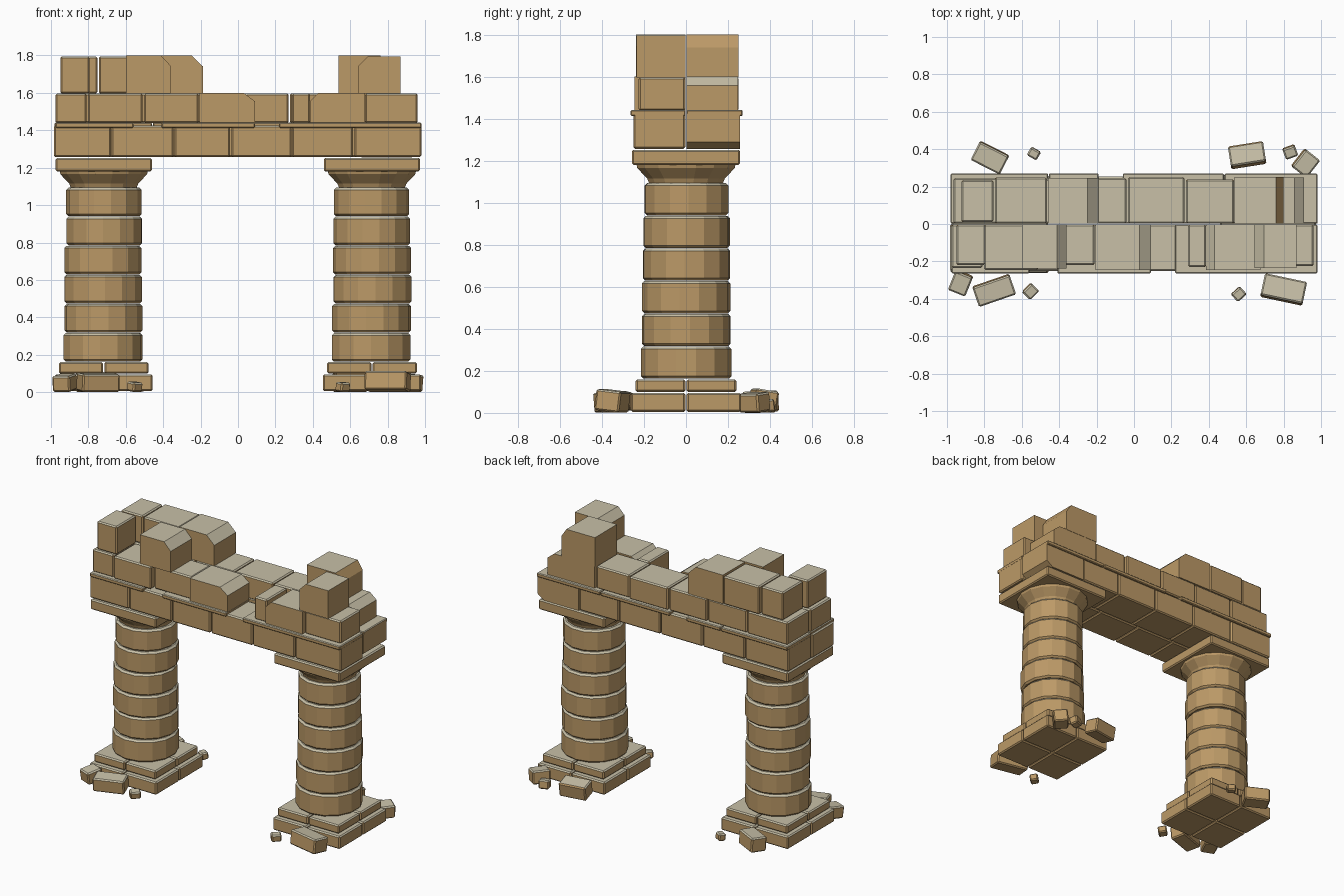
import bpy, bmesh, math, random
from mathutils import Matrix

if "Cube" in bpy.data.objects:
    bpy.data.objects.remove(bpy.data.objects["Cube"])

random.seed(4)


def material(name, rgb):
    m = bpy.data.materials.new(name)
    m.diffuse_color = (*rgb, 1)
    m.use_nodes = True
    m.node_tree.nodes["Principled BSDF"].inputs["Base Color"].default_value = m.diffuse_color
    return m


STONE = material("tan stone", (0.50, 0.32, 0.135))
PALE = material("bleached stone top", (0.58, 0.53, 0.39))


def finish(bm, name):
    """Upward faces get the bleached colour, all others plain stone."""
    bmesh.ops.recalc_face_normals(bm, faces=bm.faces)
    bm.normal_update()
    for f in bm.faces:
        f.material_index = 1 if f.normal.z > 0.6 else 0
    me = bpy.data.meshes.new(name)
    bm.to_mesh(me)
    bm.free()
    me.materials.append(STONE)
    me.materials.append(PALE)
    ob = bpy.data.objects.new(name, me)
    bpy.context.collection.objects.link(ob)
    return ob


def box(name, x0, x1, y0, y1, z0, z1, bevel=0.008, matrix=None):
    bm = bmesh.new()
    size = Matrix.Diagonal((x1 - x0, y1 - y0, z1 - z0, 1))
    mid = Matrix.Translation(((x0 + x1) / 2, (y0 + y1) / 2, (z0 + z1) / 2))
    bmesh.ops.create_cube(bm, size=1, matrix=mid @ size)
    bmesh.ops.bevel(bm, geom=bm.edges[:], offset=bevel, segments=1, affect='EDGES')
    if matrix:
        bm.transform(matrix)
    return finish(bm, name)


def chipped(name, x0, x1, y0, y1, z0, z1, corner, cx, cz):
    """Block with one x-z corner cut off: TL, TR, or BR."""
    pts = []
    for key, x, z in (("BL", x0, z0), ("BR", x1, z0), ("TR", x1, z1), ("TL", x0, z1)):
        if key != corner:
            pts.append((x, z))
            continue
        sx = cx if key[1] == "L" else -cx
        sz = cz if key[0] == "B" else -cz
        cut = [(x + sx, z), (x, z + sz)]
        pts += cut if key in ("BR", "TL") and key == "BR" else \
            ([(x, z + sz), (x + sx, z)] if key == "TR" else cut)
    bm = bmesh.new()
    face = bm.faces.new([bm.verts.new((x, y0, z)) for x, z in pts])
    ext = bmesh.ops.extrude_face_region(bm, geom=[face])
    for v in ext["geom"]:
        if isinstance(v, bmesh.types.BMVert):
            v.co.y = y1
    return finish(bm, name)


def lathe(name, cx, cy, profile, n, turn):
    """Faceted round part from (radius, z) points."""
    bm = bmesh.new()
    rings = [[bm.verts.new((cx + r * math.cos(turn + 2 * math.pi * i / n),
                            cy + r * math.sin(turn + 2 * math.pi * i / n), z))
              for i in range(n)] for r, z in profile]
    for a, b in zip(rings, rings[1:]):
        for i in range(n):
            j = (i + 1) % n
            bm.faces.new((a[i], a[j], b[j], b[i]))
    bm.faces.new(rings[0])
    bm.faces.new(rings[-1])
    return finish(bm, name)


# Columns: stepped base of four stones each, drums, capital
for side, cx in (("left", -0.718), ("right", 0.716)):
    for step, h, z0, z1 in (("lower", 0.262, 0.005, 0.095), ("upper", 0.24, 0.1, 0.16)):
        for sx in (-1, 1):
            for sy in (-1, 1):
                xs = sorted((cx + sx * 0.003, cx + sx * h))
                ys = sorted((sy * 0.003, sy * h))
                box(f"{side}_{step}_base_stone", *xs, *ys, z0, z1)
    for k in range(6):
        z0 = 0.163 + k * 0.1555
        z1 = z0 + 0.153
        r = 0.214 - 0.0022 * k + random.uniform(-0.002, 0.002)
        lathe(f"{side}_column_drum", cx + random.uniform(-0.005, 0.005),
              random.uniform(-0.005, 0.005),
              [(r - 0.012, z0), (r, z0 + 0.012), (r, z1 - 0.012), (r - 0.012, z1)],
              14, random.uniform(0, 1))
    lathe(f"{side}_capital_flare", cx, 0,
          [(0.18, 1.095), (0.188, 1.115), (0.236, 1.165), (0.24, 1.182)], 16, 0.2)
    box(f"{side}_capital_slab", cx - 0.257, cx + 0.257, -0.258, 0.258, 1.18, 1.252)

# Lowest beam course
for x0, x1 in ((-0.985, -0.68), (-0.675, -0.345), (-0.34, -0.043),
               (-0.035, 0.285), (0.29, 0.615), (0.622, 0.98)):
    box("front_beam_block", x0, x1, -0.25, -0.003, 1.257, 1.425)
for x0, x1 in ((-0.98, -0.64), (-0.635, -0.31), (-0.305, 0.02),
               (0.025, 0.345), (0.35, 0.655)):
    box("back_beam_block", x0, x1, 0.003, 0.255, 1.257, 1.425)
chipped("back_beam_end_block", 0.66, 0.98, 0.003, 0.258, 1.255, 1.425, "BR", 0.05, 0.035)

# Thin projecting ledge, broken in places
for x0, x1 in ((-0.975, -0.56), (-0.41, 0.09), (0.22, 0.98)):
    box("front_ledge", x0, x1, -0.264, -0.003, 1.413, 1.441, 0.005)
for x0, x1 in ((-0.98, -0.46), (-0.455, -0.19), (-0.06, 0.48), (0.485, 0.98)):
    box("back_ledge", x0, x1, 0.003, 0.27, 1.413, 1.441, 0.005)

# Middle course
for x0, x1, y in ((-0.975, -0.81, -0.235), (-0.802, -0.51, -0.245),
                  (-0.502, -0.21, -0.22), (0.29, 0.385, -0.23), (0.68, 0.96, -0.225)):
    box("front_middle_block", x0, x1, y, -0.003, 1.438, 1.597)
chipped("front_middle_broken_block", -0.205, 0.09, -0.245, -0.003, 1.438, 1.6, "TR", 0.06, 0.045)
chipped("front_middle_broken_block", 0.385, 0.675, -0.245, -0.003, 1.438, 1.6, "TL", 0.045, 0.045)
for x0, x1, y in ((-0.965, -0.65, 0.245), (-0.642, -0.34, 0.24), (-0.332, -0.04, 0.245),
                  (-0.032, 0.27, 0.25), (0.278, 0.535, 0.238)):
    box("back_middle_block", x0, x1, 0.003, y, 1.438, 1.597)
chipped("back_middle_broken_block", 0.54, 0.91, 0.003, 0.248, 1.438, 1.6, "TR", 0.052, 0.042)

# Ruined top course
box("front_top_block", -0.95, -0.795, -0.22, -0.003, 1.597, 1.795)
chipped("front_top_broken_block", -0.6, -0.36, -0.238, -0.003, 1.597, 1.8, "TR", 0.052, 0.055)
chipped("front_top_broken_block", 0.645, 0.87, -0.235, -0.003, 1.597, 1.795, "TL", 0.05, 0.05)
box("back_top_block", -0.922, -0.752, 0.01, 0.235, 1.597, 1.795)
box("back_top_block", -0.744, -0.465, 0.003, 0.248, 1.597, 1.795)
chipped("back_top_broken_block", -0.46, -0.188, 0.003, 0.245, 1.597, 1.8, "TR", 0.06, 0.058)
chipped("back_top_broken_block", 0.537, 0.8, 0.003, 0.25, 1.597, 1.8, "TR", 0.04, 0.06)

# Fallen rubble: x, y, length, width, height, turn, tilt (degrees)
for x, y, l, w, h, turn, tilt in (
        (-0.77, 0.355, 0.175, 0.11, 0.1, -27, 4), (-0.535, 0.377, 0.06, 0.05, 0.05, -30, 5),
        (0.605, 0.368, 0.19, 0.11, 0.1, 9, -10), (0.835, 0.385, 0.07, 0.06, 0.06, 20, 8),
        (0.917, 0.325, 0.12, 0.10, 0.09, 52, 6), (-0.927, -0.315, 0.1, 0.11, 0.085, -22, 8),
        (-0.748, -0.355, 0.21, 0.11, 0.095, 19, 5), (-0.553, -0.36, 0.07, 0.06, 0.05, 45, 8),
        (0.56, -0.375, 0.065, 0.055, 0.05, 42, 6), (0.80, -0.35, 0.23, 0.12, 0.1, -12, -7)):
    t = abs(math.radians(tilt))
    lift = (h * math.cos(t) + w * math.sin(t)) / 2
    m = (Matrix.Translation((x, y, lift)) @ Matrix.Rotation(math.radians(turn), 4, 'Z')
         @ Matrix.Rotation(math.radians(tilt), 4, 'X'))
    box("fallen_stone", -l / 2, l / 2, -w / 2, w / 2, -h / 2, h / 2, 0.008, m)
